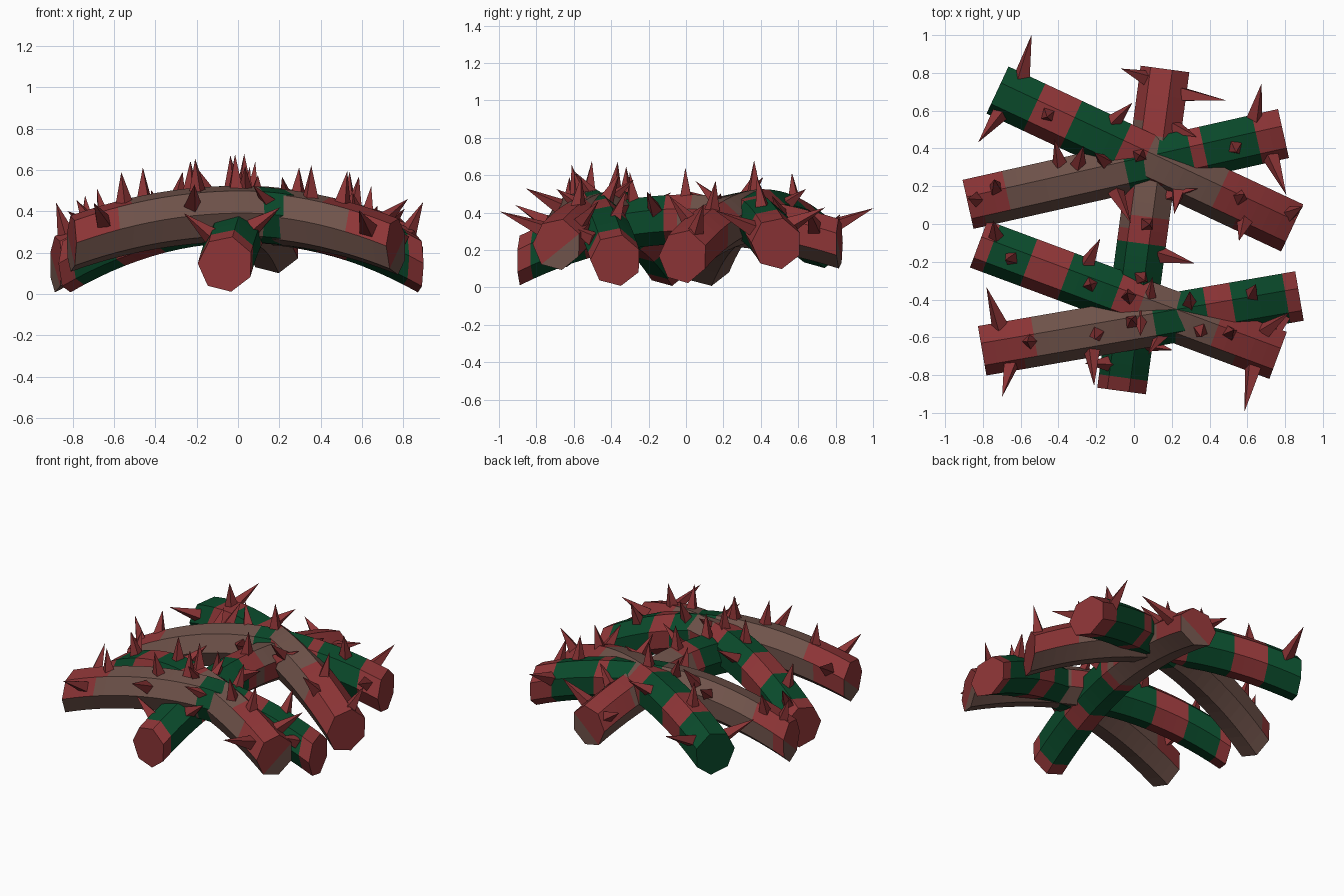
import bpy, bmesh, math, random
from mathutils import Vector

if "Cube" in bpy.data.objects:
    bpy.data.objects.remove(bpy.data.objects["Cube"])

random.seed(4)


def material(name, rgb):
    m = bpy.data.materials.new(name)
    m.diffuse_color = (*rgb, 1)
    m.use_nodes = True
    m.node_tree.nodes["Principled BSDF"].inputs["Base Color"].default_value = m.diffuse_color
    return m


BROWN, GREEN, RED = 0, 1, 2
MATS = [material("bark brown", (0.16, 0.086, 0.069)),
        material("dark green", (0.003, 0.068, 0.024)),
        material("thorn red", (0.265, 0.035, 0.037))]
SIDES, STATIONS = 7, 24


def make_object(name, bm):
    bmesh.ops.recalc_face_normals(bm, faces=bm.faces)
    me = bpy.data.meshes.new(name)
    bm.to_mesh(me)
    bm.free()
    for m in MATS:
        me.materials.append(m)
    ob = bpy.data.objects.new(name, me)
    bpy.context.collection.objects.link(ob)


class Branch:
    """Log that is straight in plan and arched in height, highest at key 0."""

    def __init__(self, start, end, crown, axis, radius):
        self.s, self.e = Vector(start), Vector(end)
        self.crown, self.axis, self.r = crown, axis, radius
        self.t = self.e - self.s
        self.t.z = 0
        self.t.normalize()
        self.n = Vector((-self.t.y, self.t.x, 0))

    def point(self, key):
        a = self.axis
        f = (key - self.s[a]) / (self.e[a] - self.s[a])
        p = self.s.lerp(self.e, f)
        end = self.s if (key < 0) == (self.s[a] < 0) else self.e
        p.z = self.crown + (end.z - self.crown) * (key / end[a]) ** 2
        return p

    def build(self, name, bands, bare, caps):
        """bands: painted (from, to, colour); bare: range with a brown underside."""
        bm = bmesh.new()
        rings = []
        a = self.axis
        span = self.e - self.s
        for i in range(STATIONS + 1):
            p = self.point(self.s[a] + span[a] * i / STATIONS)
            ring = []
            for k in range(SIDES):
                ang = -math.pi / 2 + .2 + 2 * math.pi * k / SIDES
                ring.append(bm.verts.new(p + (self.n * math.cos(ang) + Vector((0, 0, math.sin(ang)))) * self.r))
            rings.append(ring)
        for i in range(STATIONS):
            key = self.s[a] + span[a] * (i + .5) / STATIONS
            in_bare = bare[0] <= key < bare[1]
            for k in range(SIDES):
                q = (k + 1) % SIDES
                f = bm.faces.new((rings[i][k], rings[i][q], rings[i + 1][q], rings[i + 1][k]))
                height = f.calc_center_median().z - self.point(key).z
                f.material_index = BROWN if in_bare else GREEN
                # red reaches less far inward on the sides of the bare half
                k2 = key - math.copysign(.12, key) if in_bare and height < .06 else key
                for lo, hi, col in bands:
                    if lo <= k2 < hi and not (in_bare and height < -.05):
                        f.material_index = col
        # end caps, with a brown lower part at the bare end
        for ring, kind in zip((rings[0], rings[-1]), caps):
            if kind == "split":
                bm.faces.new((ring[6], ring[0], ring[1], ring[2])).material_index = BROWN
                bm.faces.new(ring[2:]).material_index = RED
            else:
                bm.faces.new(ring).material_index = kind
        make_object(name, bm)

    def thorns(self, name, spec):
        # each thorn: place along branch, lean from vertical, length, sweep
        bm = bmesh.new()
        for key, lean, length, sweep in spec:
            a = math.radians(lean)
            out = self.n * math.sin(a) + Vector((0, 0, math.cos(a)))
            base = self.point(key) + out * self.r * .86
            d = (out + self.t * sweep).normalized()
            side = d.cross(self.t).normalized()
            up = side.cross(d)
            turn = random.uniform(0, 1.5)
            w = .036 + .05 * length
            ring = [bm.verts.new(base + (side * math.cos(turn + k * math.pi / 2) +
                                         up * math.sin(turn + k * math.pi / 2)) * w) for k in range(4)]
            tip = bm.verts.new(base + d * (length + .03))
            for k in range(4):
                bm.faces.new((ring[k], ring[(k + 1) % 4], tip))
            bm.faces.new(ring[::-1])
        for f in bm.faces:
            f.material_index = RED
        make_object(name, bm)


# Rear crossing: log from back left to front right
b = Branch((-.72, .715, .245), (.84, -.015, .165), .386, 0, .144)
b.build("rear_diagonal_branch", [(-.5, -.36, RED), (-.08, .06, RED), (.48, 1, RED)], (.06, 1), (GREEN, RED))
b.thorns("rear_diagonal_thorns", [
    (-.64, 66, .22, -.2), (-.66, -66, .18, -.2), (-.45, -5, .13, 0), (-.15, 58, .13, .3), (.03, 0, .14, 0),
    (.27, -45, .14, .2), (.55, 10, .13, .1), (.62, -40, .14, .1), (.8, 25, .14, .3)])

# Rear crossing: log from left to back right
b = Branch((-.88, .11, .145), (.79, .485, .235), .384, 0, .139)
b.build("rear_cross_branch", [(-1, -.68, RED), (.28, .38, RED), (.68, 1, RED)], (-1, -.03), ("split", RED))
b.thorns("rear_cross_thorns", [
    (-.83, 5, .13, -.3), (-.72, 20, .12, 0), (-.37, 55, .13, 0), (-.28, 35, .14, .3), (-.12, -65, .18, .2),
    (-.14, 25, .13, -.3), (.66, 62, .18, .4), (.7, -66, .21, .15), (.53, -10, .13, 0)])

# Front crossing: log from back left to front right
b = Branch((-.82, -.1, .145), (.765, -.69, .23), .384, 0, .139)
b.build("front_diagonal_branch", [(-1, -.74, RED), (-.54, -.38, RED), (-.12, .04, RED), (.42, 1, RED)],
        (.04, 1), (RED, "split"))
b.thorns("front_diagonal_thorns", [
    (-.75, 30, .13, -.3), (-.64, -8, .13, -.2), (-.28, 58, .14, .1), (-.23, 0, .13, 0), (-.03, 5, .14, -.1),
    (.06, -35, .14, .2), (.19, -58, .14, -.2), (.36, -12, .13, .1), (.5, 8, .13, .1),
    (.67, -68, .23, .15), (.66, 50, .17, .5)])

# Front crossing: log from front left to right
b = Branch((-.805, -.665, .245), (.875, -.375, .145), .389, 0, .139)
b.build("front_cross_branch", [(-1, -.5, RED), (.37, .53, RED), (.82, 1, RED)], (-1, .13), ("split", RED))
b.thorns("front_cross_thorns", [
    (-.69, 62, .22, -.15), (-.67, -60, .17, -.4), (-.55, 0, .12, -.1), (-.2, -10, .13, -.1),
    (-.24, -62, .18, -.1), (-.01, 5, .14, 0), (.1, 50, .15, .2), (.3, 25, .13, .1), (.63, 20, .13, .2),
    (.77, -60, .15, -.5)])

# Long middle branch running front to back beneath the others
b = Branch((.17, .82, .235), (-.06, -.885, .145), .365, 1, .136)
b.build("middle_branch", [(.45, 1, RED), (-.1, .04, RED), (-.5, -.36, RED), (-1, -.8, RED)],
        (-.02, 1), ("split", RED))
b.thorns("middle_thorns", [
    (.76, -60, .13, -.2), (.7, 66, .22, 0), (.52, 50, .13, .2), (.17, 60, .15, -.3), (0, 5, .13, 0),
    (-.15, 62, .18, .1), (-.28, 8, .13, .1), (-.62, 55, .14, .1), (-.75, -50, .14, .1)])
